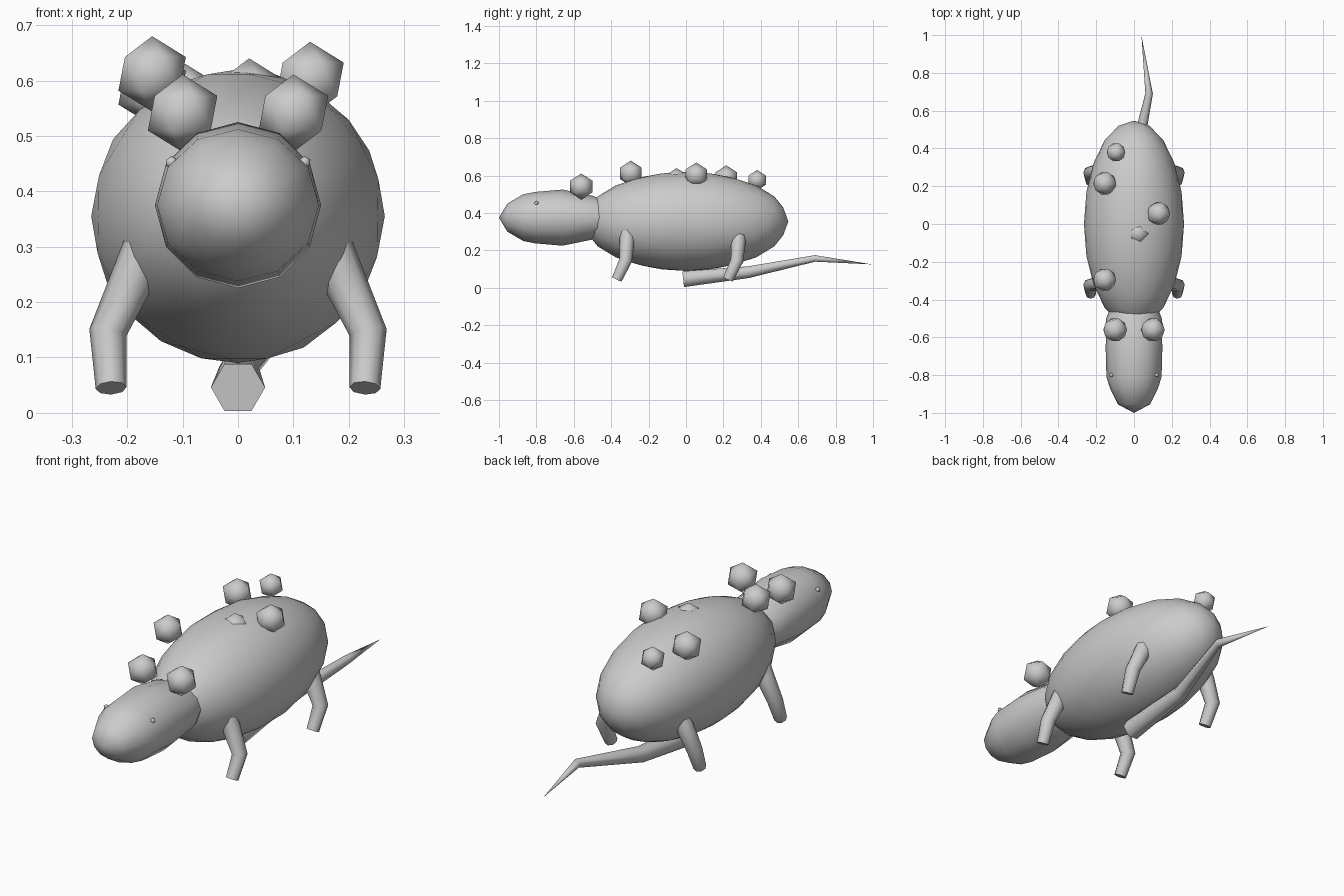
import bpy, bmesh, math
from mathutils import Vector, Matrix

cube = bpy.data.objects.get("Cube")
if cube:
    bpy.data.objects.remove(cube, do_unlink=True)

grey = bpy.data.materials.new("soft_grey")
grey.use_nodes = True
COLOR = (0.6, 0.6, 0.6, 1)
grey.diffuse_color = COLOR
for node in grey.node_tree.nodes:
    if node.type == 'BSDF_PRINCIPLED':
        node.inputs["Base Color"].default_value = COLOR


def finish(bm, name):
    bmesh.ops.recalc_face_normals(bm, faces=bm.faces)
    mesh = bpy.data.meshes.new(name)
    bm.to_mesh(mesh)
    bm.free()
    mesh.materials.append(grey)
    obj = bpy.data.objects.new(name, mesh)
    bpy.context.collection.objects.link(obj)
    bpy.ops.object.select_all(action='DESELECT')
    obj.select_set(True)
    bpy.context.view_layer.objects.active = obj
    bpy.ops.object.shade_smooth_by_angle(angle=math.radians(65))
    return obj


def ball(name, center, size, detail):
    bm = bmesh.new()
    bmesh.ops.create_icosphere(bm, subdivisions=detail, radius=1,
        matrix=Matrix.Translation(center) @ Matrix.Diagonal((*size, 1)))
    return finish(bm, name)


def skin(name, rings):
    """Bridge rings of points and cap both ends."""
    bm = bmesh.new()
    loops = [[bm.verts.new(p) for p in ring] for ring in rings]
    n = len(loops[0])
    for a, b in zip(loops, loops[1:]):
        for i in range(n):
            j = (i + 1) % n
            bm.faces.new((a[i], a[j], b[j], b[i]))
    bm.faces.new(loops[0])
    bm.faces.new(loops[-1])
    bmesh.ops.remove_doubles(bm, verts=bm.verts, dist=0.0005)
    return finish(bm, name)


def ring(center, u, v, ru, rv, sides):
    steps = [math.tau * i / sides for i in range(sides)]
    return [Vector(center) + u * ru * math.cos(t) + v * rv * math.sin(t)
            for t in steps]


def tube(name, path, radii, sides=6):
    pts = [Vector(p) for p in path]
    rings = []
    for i, p in enumerate(pts):
        d = (pts[min(i + 1, len(pts) - 1)] - pts[max(i - 1, 0)]).normalized()
        side = Vector((1, 0, 0))
        side = (side - d * side.dot(d)).normalized()
        rings.append(ring(p, side, d.cross(side), radii[i], radii[i], sides))
    return skin(name, rings)


# Body
ball("body", (0, 0, 0.355), (0.265, 0.547, 0.265), 3)

# Head: rounded snout widening to the neck (y, half width, half height)
X, Z = Vector((1, 0, 0)), Vector((0, 0, 1))
profile = [(-1, 0.0001, 0.0001), (-0.955, 0.085, 0.075), (-0.87, 0.127, 0.125),
           (-0.81, 0.146, 0.137), (-0.66, 0.15, 0.15), (-0.5, 0.147, 0.117),
           (-0.4, 0.11, 0.08)]
skin("head", [ring((0, y, 0.375), X, Z, w, h, 12) for y, w, h in profile])

# Eye bumps, small face nubs and legs on both sides
for s, label in ((1, "left"), (-1, "right")):
    ball(f"{label}_eye_bump", (s * 0.1, -0.56, 0.541), (0.07,) * 3, 1)
    ball(f"{label}_face_nub", (s * 0.12, -0.8, 0.452), (0.012,) * 3, 1)
    for y, end in ((-0.315, "front"), (0.28, "rear")):
        tube(f"{label}_{end}_leg",
             [(s * 0.15, y, 0.345), (s * 0.187, y, 0.25),
              (s * 0.235, y - 0.008, 0.145), (s * 0.229, y - 0.055, 0.045)],
             [0.04, 0.04, 0.034, 0.028], 8)

# Back warts (x, y, top height, radius)
warts = [(-0.155, -0.295, 0.68, 0.068), (0.13, 0.055, 0.67, 0.068),
         (0.02, -0.05, 0.64, 0.067), (-0.155, 0.215, 0.655, 0.068),
         (-0.095, 0.38, 0.63, 0.055)]
for i, (x, y, top, r) in enumerate(warts):
    ball(f"wart_{i + 1}", (x, y, top - r), (r,) * 3, 1)

# Tail: bent tube from under the belly to a point
tube("tail",
     [(0, -0.015, 0.046), (0.002, 0.33, 0.083), (0.08, 0.69, 0.157), (0.04, 0.995, 0.125)],
     [0.049, 0.036, 0.02, 0.0001])
